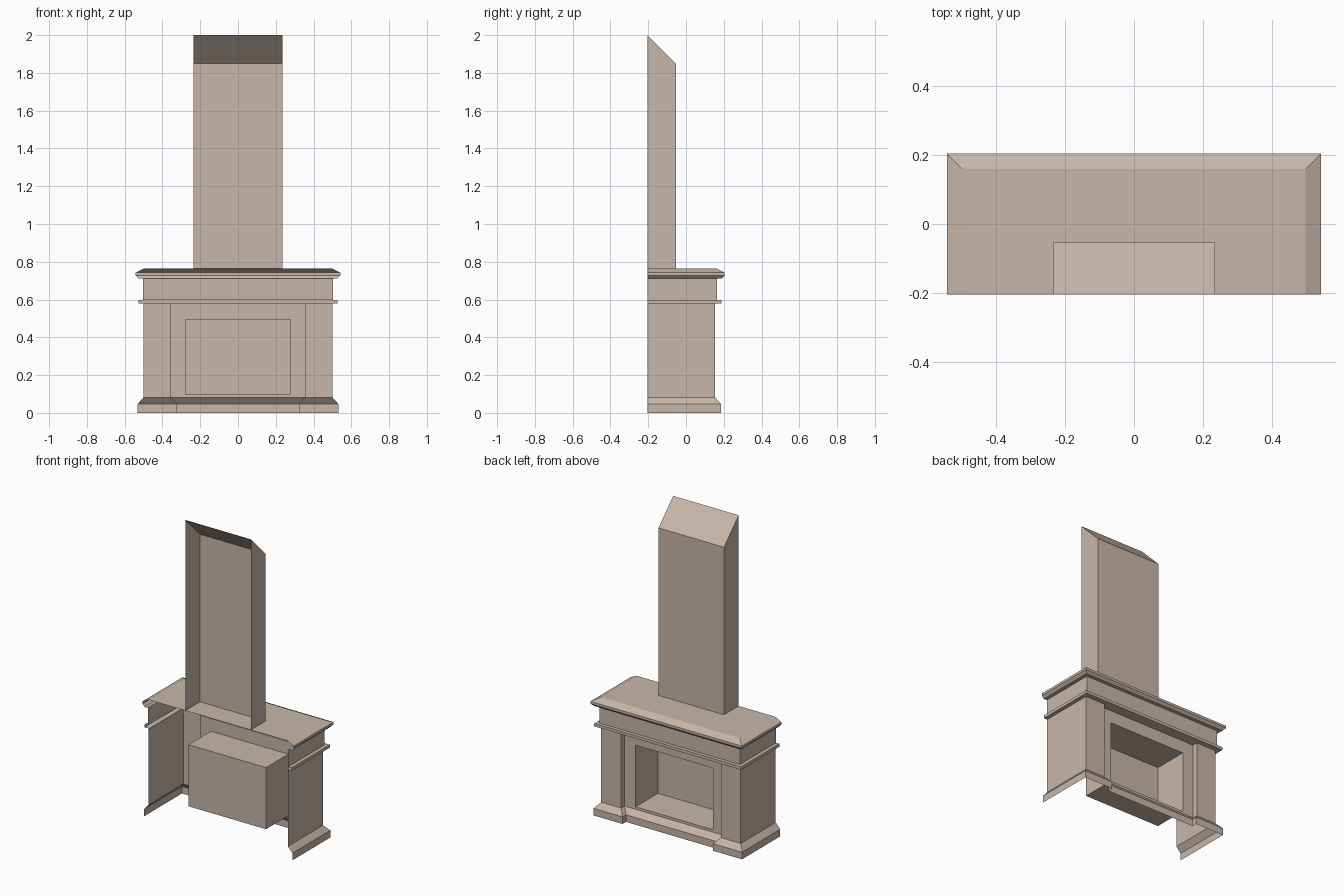
import bpy
import bmesh
from mathutils import Vector

cube = bpy.data.objects.get("Cube")
if cube:
    bpy.data.objects.remove(cube, do_unlink=True)

# One plain stone colour
STONE = (0.58, 0.47, 0.395, 1.0)
stone = bpy.data.materials.new("warm_stone")
stone.use_nodes = True
stone.diffuse_color = STONE
stone.node_tree.nodes["Principled BSDF"].inputs["Base Color"].default_value = STONE

# Main sizes
BACK = -0.204                    # open rear plane
BODY_X, BODY_Y = 0.50, 0.154     # pilaster outer edge and face
PIL_X, PANEL_Y = 0.357, 0.119    # pilaster inner edge, recessed panel face
FRIEZE_X, FRIEZE_Y = 0.503, 0.165
BASE_Z, LEDGE_Z, TOP_Z = 0.082, 0.579, 0.765
OPEN_X, OPEN_LOW, OPEN_HIGH, FIRE_Y = 0.2775, 0.098, 0.497, -0.11


def make(name, faces):
    """Build a flat-shaded object from a list of face corner lists."""
    bm = bmesh.new()
    for corners in faces:
        bm.faces.new([bm.verts.new(c) for c in corners])
    bmesh.ops.remove_doubles(bm, verts=bm.verts, dist=0.0005)
    mesh = bpy.data.meshes.new(name)
    bm.to_mesh(mesh)
    bm.free()
    mesh.materials.append(stone)
    obj = bpy.data.objects.new(name, mesh)
    bpy.context.collection.objects.link(obj)
    return obj


def offset_path(path, dist):
    """Push a right-angled path outwards (to the left of travel), mitred."""
    pts = [Vector(p) for p in path]
    normals = []
    for a, b in zip(pts, pts[1:]):
        d = (b - a).normalized()
        normals.append(Vector((-d.y, d.x)))
    out = [pts[0] + normals[0] * dist]
    for p, n, m in zip(pts[1:], normals, normals[1:]):
        out.append(p + (n + m) * dist)
    out.append(pts[-1] + normals[-1] * dist)
    return out


def sweep(name, path, profile, skip=()):
    """Sweep (offset, height) steps along the path, listed bottom to top."""
    rings = [[(p.x, p.y, z) for p in offset_path(path, o)] for o, z in profile]
    faces = []
    for low, high in zip(rings, rings[1:]):
        for i in range(len(path) - 1):
            if i not in skip:
                faces.append([low[i + 1], low[i], high[i], high[i + 1]])
    return make(name, faces)


def rect_xz(hx, y, z0, z1):
    return [(hx, y, z0), (-hx, y, z0), (-hx, y, z1), (hx, y, z1)]


def bridge(a, b):
    n = len(a)
    return [[a[i], a[(i + 1) % n], b[(i + 1) % n], b[i]] for i in range(n)]


# Plan outlines: stepped for plinth and pilasters, plain for the upper part
half = [(-BODY_X, BACK), (-BODY_X, BODY_Y), (-PIL_X, BODY_Y), (-PIL_X, PANEL_Y)]
stepped = half + [(-x, y) for x, y in reversed(half)]
plain = [(-FRIEZE_X, BACK), (-FRIEZE_X, FRIEZE_Y), (FRIEZE_X, FRIEZE_Y), (FRIEZE_X, BACK)]

# Lower part
sweep("plinth", stepped, [(0.032, 0), (0.032, 0.046), (0, BASE_Z)])
sweep("pilasters_and_sides", stepped, [(0, BASE_Z), (0, LEDGE_Z)], skip=(3,))

# Recessed panel with its opening, and the firebox behind it
opening = rect_xz(OPEN_X, PANEL_Y, OPEN_LOW, OPEN_HIGH)
make("opening_surround", bridge(rect_xz(PIL_X, PANEL_Y, BASE_Z, LEDGE_Z), opening))
fire_back = rect_xz(OPEN_X, FIRE_Y, OPEN_LOW, OPEN_HIGH)
make("firebox", bridge(opening, fire_back) + [fire_back])

# Soffit over the recess, ledge, frieze and cornice
make("recess_soffit", [[(-PIL_X, PANEL_Y, LEDGE_Z), (-PIL_X, BODY_Y, LEDGE_Z),
                        (PIL_X, BODY_Y, LEDGE_Z), (PIL_X, PANEL_Y, LEDGE_Z)]])
sweep("ledge", plain, [(-0.011, LEDGE_Z), (0.023, LEDGE_Z), (0.023, 0.598), (0, 0.598)])
sweep("frieze", plain, [(0, 0.598), (0, 0.711)])
sweep("cornice", plain, [(0, 0.711), (0.023, 0.711), (0.0385, 0.727),
                         (0.0385, 0.743), (-0.006, TOP_Z)])

# Mantel top, closing the cornice
top = [(p.x, p.y, TOP_Z) for p in offset_path(plain, -0.006)]
make("mantel_top", [top[::-1]])

# Chimney breast: open at the rear, sloping at the top
CH_X, CH_Y, CH_FRONT, CH_REAR = 0.2345, -0.054, 1.85, 2.0
side = [(BACK, TOP_Z), (CH_Y, TOP_Z), (CH_Y, CH_FRONT), (BACK, CH_REAR)]
left = [(CH_X, y, z) for y, z in side]
right = [(-CH_X, y, z) for y, z in side]
make("chimney_breast", [left[::-1], right,
                        [left[1], right[1], right[2], left[2]],
                        [left[2], right[2], right[3], left[3]]])
